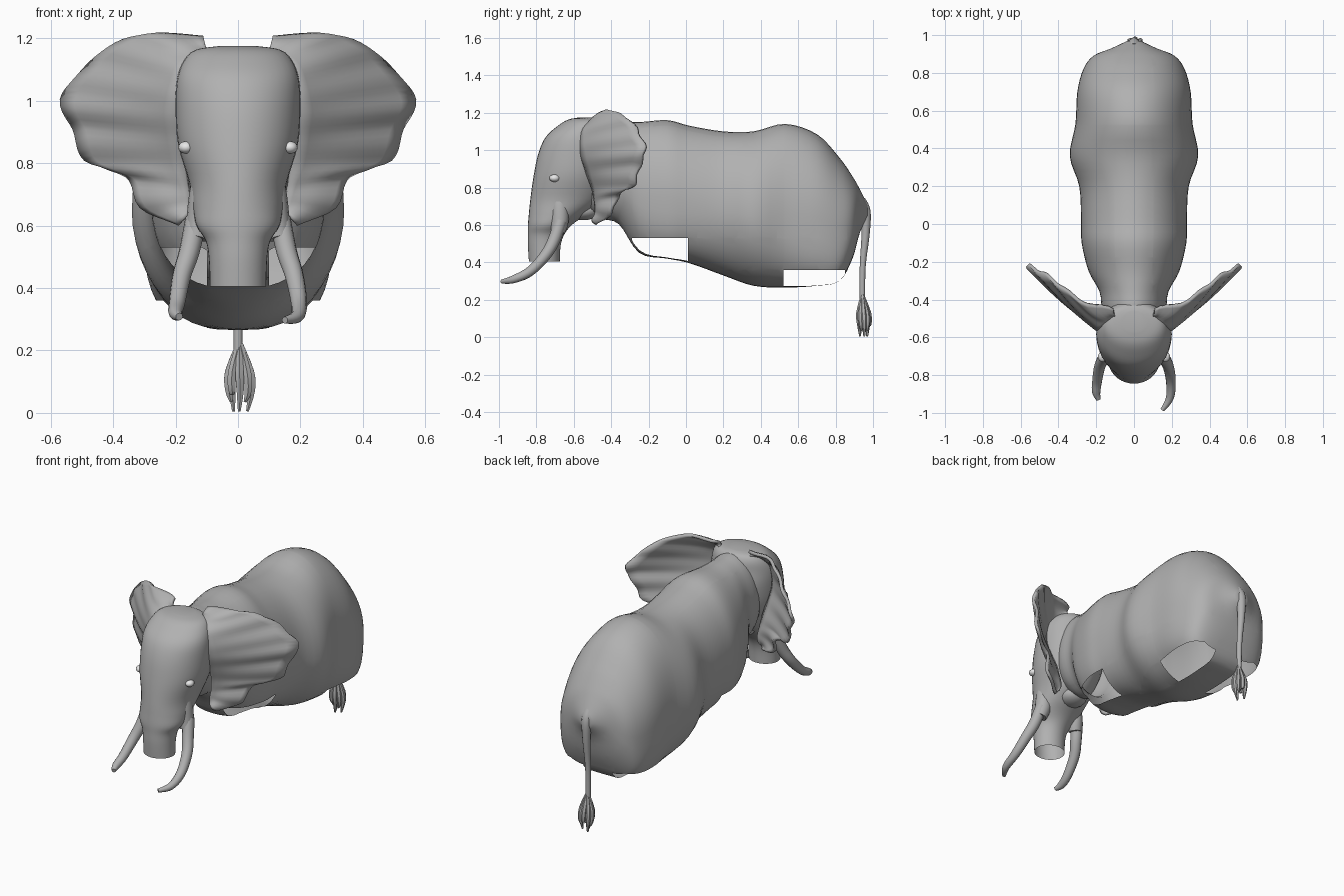
import bpy
import bmesh
import math
from mathutils import Vector

cube = bpy.data.objects.get("Cube")
if cube:
    bpy.data.objects.remove(cube, do_unlink=True)


def make_material(name, color):
    mat = bpy.data.materials.new(name)
    mat.use_nodes = True
    mat.diffuse_color = color
    mat.node_tree.nodes["Principled BSDF"].inputs["Base Color"].default_value = color
    return mat


GREY = make_material("hide grey", (0.44, 0.44, 0.44, 1))
WHITE = make_material("eye white", (0.9, 0.9, 0.9, 1))


def spline(points, steps):
    """Smooth curve through tuples of any length."""
    last = len(points) - 1
    out = []
    for i in range(last):
        a, b, c, d = (points[min(max(k, 0), last)] for k in range(i - 1, i + 3))
        for s in range(steps):
            t = s / steps
            out.append(tuple(
                q + t / 2 * (r - p + t * (2 * p - 5 * q + 4 * r - e + t * (3 * (q - r) + e - p)))
                for p, q, r, e in zip(a, b, c, d)))
    out.append(tuple(points[-1]))
    return out


def finish(name, bm, mat=GREY, angle=50):
    bmesh.ops.recalc_face_normals(bm, faces=bm.faces)
    mesh = bpy.data.meshes.new(name)
    bm.to_mesh(mesh)
    bm.free()
    mesh.materials.append(mat)
    obj = bpy.data.objects.new(name, mesh)
    bpy.context.collection.objects.link(obj)
    bpy.ops.object.select_all(action='DESELECT')
    obj.select_set(True)
    bpy.context.view_layer.objects.active = obj
    bpy.ops.object.shade_smooth_by_angle(angle=math.radians(angle))
    return obj


def loft(rows, closed=True, cap_start=False, cap_end=False):
    """Skin a list of point rows."""
    bm = bmesh.new()
    grid = [[bm.verts.new(p) for p in row] for row in rows]
    n = len(grid[0])
    for a, b in zip(grid, grid[1:]):
        for i in range(n if closed else n - 1):
            j = (i + 1) % n
            bm.faces.new((a[i], a[j], b[j], b[i]))
    if cap_start:
        bm.faces.new(grid[0])
    if cap_end:
        bm.faces.new(grid[-1])
    return bm


def tube(name, stations, steps=5, sides=12):
    """Tapered round tube through (x, y, z, radius) stations."""
    path = spline(stations, steps)
    rows = []
    for i, (x, y, z, r) in enumerate(path):
        before, after = path[max(i - 1, 0)], path[min(i + 1, len(path) - 1)]
        along = (Vector(after[:3]) - Vector(before[:3])).normalized()
        n = along.cross(Vector((1, 0, 0))).normalized()
        b = n.cross(along)
        rows.append([Vector((x, y, z)) + r * (n * math.cos(w) + b * math.sin(w))
                     for w in (math.tau * k / sides for k in range(sides))])
    return finish(name, loft(rows, cap_start=True, cap_end=True))


def ellipsoid(name, center, radii, mat=GREY):
    bm = bmesh.new()
    bmesh.ops.create_uvsphere(bm, u_segments=16, v_segments=10, radius=1)
    bmesh.ops.scale(bm, vec=radii, verts=bm.verts)
    bmesh.ops.translate(bm, vec=center, verts=bm.verts)
    finish(name, bm, mat)


def power(value, exponent):
    return math.copysign(abs(value) ** exponent, value)


# Body: y, half width, bottom, top, squareness of the lower half
body_stations = [
    (-.60, .10, .74, 1.08, 2), (-.47, .165, .64, 1.16, 2), (-.36, .182, .605, 1.155, 2),
    (-.25, .24, .45, 1.15, 2.5), (-.10, .277, .42, 1.16, 3), (.02, .28, .395, 1.13, 2.5),
    (.20, .29, .33, 1.10, 2), (.36, .34, .275, 1.10, 2), (.53, .31, .265, 1.14, 2.6),
    (.70, .30, .275, 1.085, 3.6), (.82, .268, .30, .96, 4), (.89, .215, .42, .86, 3),
    (.93, .12, .56, .79, 2), (.97, .035, .64, .71, 2)]
rows = []
for y, w, low, high, square in spline(body_stations, 4):
    mid = low + .45 * (high - low)
    ring = []
    for k in range(48):
        c, s = math.cos(math.tau * k / 48), math.sin(math.tau * k / 48)
        e = 2 / square if s < 0 else 1
        ring.append((w * power(c, e), y, mid + (high - mid if s > 0 else mid - low) * power(s, e)))
    rows.append(ring)
bm = loft(rows, cap_start=True, cap_end=True)

# Open leg sockets, cut cleanly through the underside: y start, y end, height
sockets = [(-.29, .01, .53), (.52, .85, .36)]
planes = [((x, 0, 0), (1, 0, 0)) for x in (-.1, .1)]
for y0, y1, top in sockets:
    planes += [((0, y0, 0), (0, 1, 0)), ((0, y1, 0), (0, 1, 0)), ((0, 0, top), (0, 0, 1))]
for spot, normal in planes:
    bmesh.ops.bisect_plane(bm, geom=bm.verts[:] + bm.edges[:] + bm.faces[:],
                           plane_co=spot, plane_no=normal)
doomed = []
for face in bm.faces:
    c = face.calc_center_median()
    if abs(c.x) > .1 and any(a < c.y < b and c.z < top for a, b, top in sockets):
        doomed.append(face)
bmesh.ops.delete(bm, geom=doomed, context='FACES')
finish("body", bm)

# Head and open-ended trunk: height, half width, front, back
head_stations = [
    (1.175, .06, -.57, -.46), (1.163, .135, -.63, -.43), (1.13, .172, -.685, -.41),
    (1.07, .195, -.75, -.40), (.98, .20, -.79, -.38), (.86, .192, -.815, -.39),
    (.74, .157, -.832, -.44), (.66, .145, -.84, -.53), (.60, .133, -.845, -.61),
    (.55, .103, -.845, -.65), (.49, .093, -.845, -.67), (.405, .09, -.84, -.675)]
rows = []
for z, w, front, back in spline(head_stations, 4):
    rows.append([(w * math.cos(a), (front + back) / 2 + (back - front) / 2 * math.sin(a), z)
                 for a in (math.tau * k / 36 for k in range(36))])
finish("head_and_trunk", loft(rows, cap_start=True))
ellipsoid("lower_lip", (0, -.55, .675), (.08, .09, .05))

# Ears: matching points on the root and on the outer rim
ear_root = [(.10, -.47, 1.16), (.13, -.52, 1.14), (.165, -.56, 1.10), (.18, -.57, 1.03),
            (.185, -.56, .96), (.18, -.53, .88), (.17, -.50, .80), (.16, -.485, .73),
            (.15, -.48, .68), (.155, -.48, .64)]
ear_rim = [(.11, -.45, 1.20), (.29, -.40, 1.21), (.41, -.31, 1.17), (.50, -.25, 1.09),
           (.565, -.22, 1.0), (.525, -.25, .91), (.487, -.28, .81), (.355, -.36, .76),
           (.31, -.40, .66), (.185, -.47, .605)]
for side, sign in (("left", 1), ("right", -1)):
    rows = []
    for i, (root, rim) in enumerate(zip(spline(ear_root, 5), spline(ear_rim, 5))):
        row = []
        for k in range(9):
            t = k / 8
            p = Vector(root).lerp(Vector(rim), t)
            p.y += -.02 * math.sin(math.pi * t) + .008 * t * math.sin(i * 1.1)
            row.append((sign * p.x, p.y, p.z))
        rows.append(row)
    ear = finish(side + "_ear", loft(rows, closed=False))
    thick = ear.modifiers.new("thickness", 'SOLIDIFY')
    thick.thickness = .018
    thick.offset = 0

    # Tusk, with its fleshy sheath; the right one is shorter
    tusk = [(.135, -.67, .62, .034), (.155, -.705, .52, .033), (.18, -.75, .44, .030),
            (.195, -.83, .355, .026)]
    if sign > 0:
        tusk += [(.19, -.92, .31, .021), (.15, -.985, .297, .011)]
    else:
        tusk += [(.20, -.89, .32, .022), (.188, -.93, .308, .012)]
    tube(side + "_tusk", [(sign * x, y, z, r) for x, y, z, r in tusk])
    sheath = [(.095, -.68, .80, .04), (.108, -.675, .70, .048), (.118, -.675, .62, .047),
              (.132, -.685, .56, .038)]
    tube(side + "_tusk_sheath", [(sign * x, y, z, r) for x, y, z, r in sheath], sides=16)
    ellipsoid(side + "_eye", (sign * .166, -.703, .85), (.025, .028, .02), WHITE)

# Tail and its tuft of strands
tube("tail", [(0, .93, .73, .03), (0, .958, .67, .029), (0, .96, .55, .022),
              (0, .945, .38, .016), (0, .943, .19, .014)])
for k in range(9):
    a = math.tau * k / 8
    spread = 0 if k == 8 else 1
    x, y = spread * math.cos(a), spread * math.sin(a)
    end = .005 + .03 * (k % 3)
    tube("tail_strand", [(.005, .943, .23, .008),
                         (.005 + .034 * x, .95 + .025 * y, .13, .015),
                         (.007 + .036 * x, .953 + .026 * y, .07, .013),
                         (.004 + .026 * x, .953 + .022 * y, end, .005)], steps=3, sides=6)
